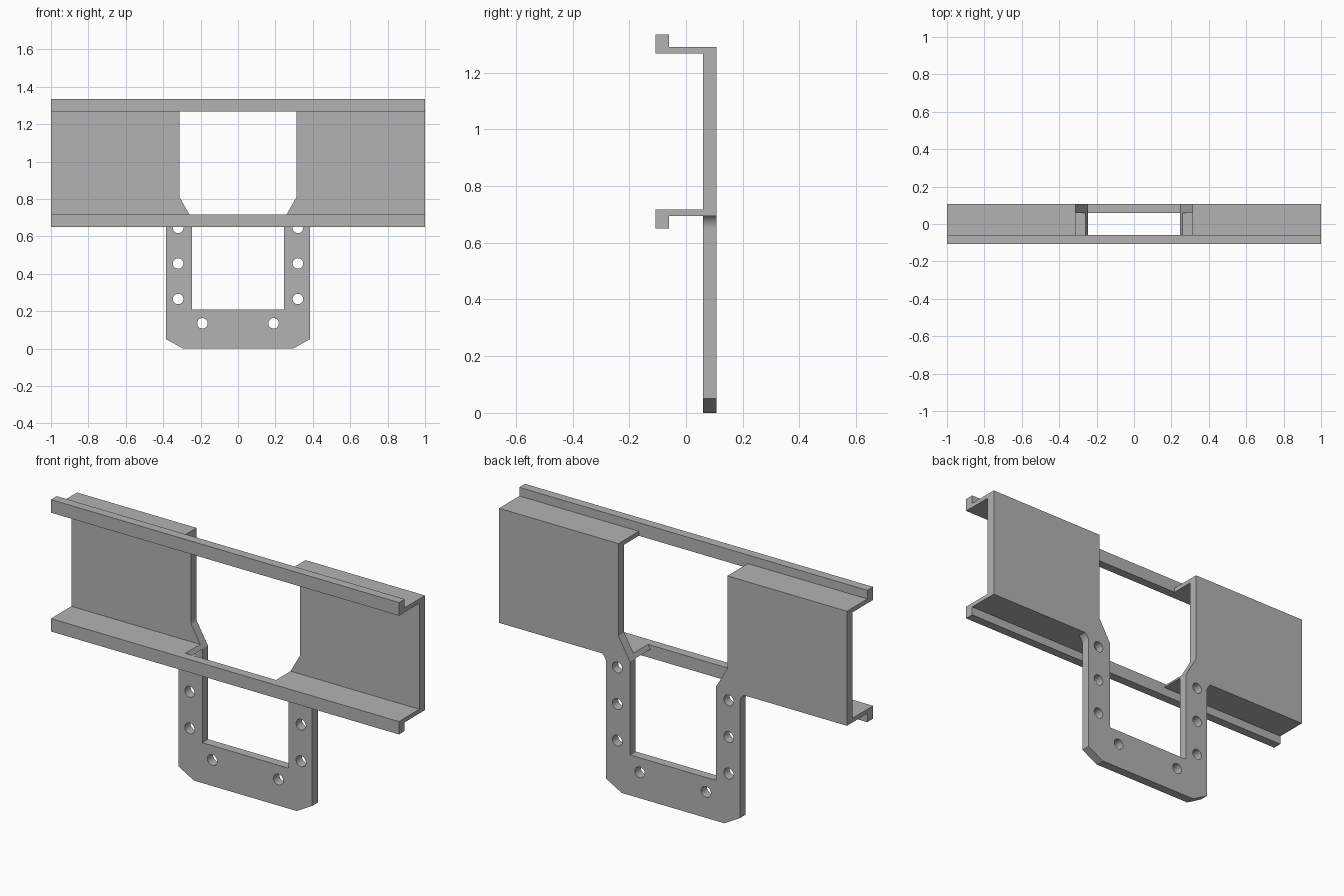
import bpy
import bmesh
from math import sin, cos, radians, pi
from mathutils import Matrix, Vector

cube = bpy.data.objects.get("Cube")
if cube:
    bpy.data.objects.remove(cube, do_unlink=True)

grey = bpy.data.materials.new("plain grey")
grey.use_nodes = True
GREY = (0.45, 0.45, 0.45, 1)
grey.diffuse_color = GREY
grey.node_tree.nodes["Principled BSDF"].inputs["Base Color"].default_value = GREY

# Depth planes, front to back
LIP_FRONT, LIP_BACK, WEB_FRONT, WEB_BACK = -0.107, -0.06, 0.06, 0.107
# Heights of the channel
LOW_LIP, LOW_UNDER, LOW_TOP = 0.65, 0.695, 0.717
HIGH_UNDER, HIGH_TOP, HIGH_LIP = 1.267, 1.29, 1.335
# Half widths
END, SLOT, LEG_IN, LEG_OUT = 1.0, 0.313, 0.247, 0.384


def make_object(name, bm):
    bmesh.ops.recalc_face_normals(bm, faces=bm.faces)
    mesh = bpy.data.meshes.new(name)
    bm.to_mesh(mesh)
    bm.free()
    mesh.materials.append(grey)
    obj = bpy.data.objects.new(name, mesh)
    bpy.context.collection.objects.link(obj)
    return obj


def prism(name, outlines, y0, y1):
    """Extrude closed x-z outlines from y0 to y1 as one object."""
    bm = bmesh.new()
    for outline in outlines:
        face = bm.faces.new([bm.verts.new((x, y0, z)) for x, z in outline])
        new = bmesh.ops.extrude_face_region(bm, geom=[face])["geom"]
        verts = [g for g in new if isinstance(g, bmesh.types.BMVert)]
        bmesh.ops.translate(bm, vec=(0, y1 - y0, 0), verts=verts)
    return make_object(name, bm)


def flip(points):
    return [(-x, z) for x, z in reversed(points)]


def rect(x0, x1, z0, z1):
    return [(x0, z0), (x1, z0), (x1, z1), (x0, z1)]


# Back plate: two wide wings joined by a U-shaped bracket below
radius, sweep = 0.053, radians(58)
fillet = [(LEG_OUT + radius * (1 - cos(sweep * i / 8)),
           LOW_UNDER - radius * (sin(sweep) - sin(sweep * i / 8)))
          for i in range(9)]
outer = [(0.295, 0), (LEG_OUT, 0.05)] + fillet + [(END, LOW_UNDER), (END, HIGH_TOP)]
inner = [(SLOT, HIGH_TOP), (SLOT, 0.81), (LEG_IN, LOW_UNDER), (LEG_IN, 0.21)]
half = outer + inner
plate = prism("back_plate", [half + flip(half)], WEB_FRONT, WEB_BACK)

# Screw holes through the bracket
bm = bmesh.new()
for side in (-1, 1):
    for x, z in ((0.32, 0.645), (0.32, 0.455), (0.32, 0.265), (0.19, 0.135)):
        place = Matrix.Translation(Vector((side * x, WEB_BACK, z))) @ Matrix.Rotation(pi / 2, 4, "X")
        bmesh.ops.create_cone(bm, cap_ends=True, segments=32, radius1=0.028,
                              radius2=0.028, depth=0.4, matrix=place)
cutter = make_object("hole_cutter", bm)
cutter.hide_render = True
cut = plate.modifiers.new("holes", "BOOLEAN")
cut.operation = "DIFFERENCE"
cut.solver = "EXACT"
cut.object = cutter
bpy.context.view_layer.objects.active = plate
bpy.ops.object.modifier_apply(modifier=cut.name)
bpy.data.objects.remove(cutter, do_unlink=True)

# Flanges, interrupted by the central slot
top_wing = rect(SLOT, END, HIGH_UNDER, HIGH_TOP)
prism("upper_flange", [top_wing, flip(top_wing)], LIP_BACK, WEB_FRONT)
low_wing = [(LEG_IN, LOW_UNDER), (END, LOW_UNDER), (END, LOW_TOP), (0.26, LOW_TOP)]
prism("lower_flange", [low_wing, flip(low_wing)], LIP_BACK, WEB_FRONT)

# Front lips running the full length
prism("upper_lip", [rect(-END, END, HIGH_UNDER, HIGH_LIP)], LIP_FRONT, LIP_BACK)
prism("lower_lip", [rect(-END, END, LOW_LIP, LOW_TOP)], LIP_FRONT, LIP_BACK)

# Smooth the curved walls, keep the corners sharp
bpy.ops.object.select_all(action="DESELECT")
plate.select_set(True)
bpy.ops.object.shade_smooth_by_angle(angle=radians(25))
